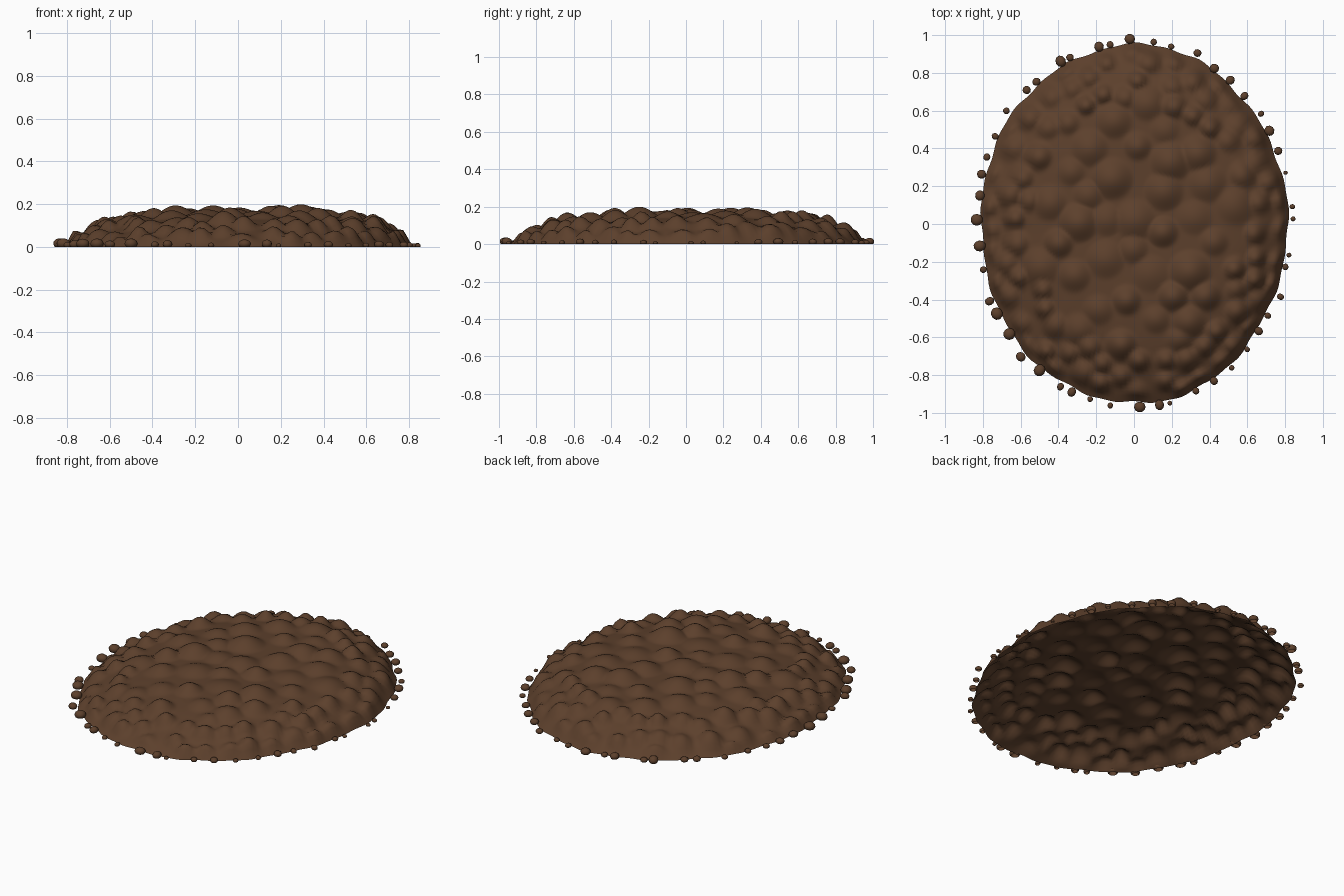
import bpy, bmesh, math, random
from mathutils import Vector, Matrix

if "Cube" in bpy.data.objects:
    bpy.data.objects.remove(bpy.data.objects["Cube"])

random.seed(11)
RX, RY, TOP = 0.812, 0.95, 0.148

soil = bpy.data.materials.new("brown soil")
soil.diffuse_color = (0.108, 0.051, 0.025, 1)
soil.use_nodes = True
soil.node_tree.nodes["Principled BSDF"].inputs["Base Color"].default_value = soil.diffuse_color


def rim(a):
    """Outline point of the mound at angle a, slightly wavy."""
    k = 1 + 0.006 * math.sin(5 * a + 1) + 0.006 * math.sin(13 * a) + 0.004 * math.sin(29 * a)
    return Vector((RX * k * math.cos(a), RY * k * math.sin(a)))


def finish(bm, name):
    mesh = bpy.data.meshes.new(name)
    bm.to_mesh(mesh)
    bm.free()
    mesh.materials.append(soil)
    for p in mesh.polygons:
        p.use_smooth = True
    ob = bpy.data.objects.new(name, mesh)
    bpy.context.collection.objects.link(ob)
    return ob


# Lumps: sparse and peaked on the flat top, round and close together on the edge slope
lumps = []
for _ in range(5000):
    t, a = math.sqrt(random.random()) * 0.985, random.uniform(0, math.tau)
    p = rim(a) * t
    inner = t < 0.7
    gap = 0.15 if inner else 0.1
    if all((p - q[0]).length > gap for q in lumps):
        r = random.uniform(0.08, 0.12) if inner else random.uniform(0.06, 0.085)
        h = random.uniform(0.02, 0.055) if inner else random.uniform(0.03, 0.055)
        lumps.append((p, r, h))


def height(p, t, a):
    # the slope is steeper at the back right than at the front left
    base = TOP * (1 - t ** (4.8 + 1.4 * math.cos(a - 0.7)))
    bump = 0
    for q, r, h in lumps:
        d2 = (p - q).length_squared / (r * r)
        if d2 < 1:
            bump = max(bump, h * (1 - d2) ** 1.6)
    return base + bump * min(1, (1 - t) * 20)


# Mound: open-bottomed lumpy shell on a polar grid
RINGS, SEGS = 60, 200
bm = bmesh.new()
centre = bm.verts.new((0, 0, height(Vector((0, 0)), 0, 0)))
prev = None
for i in range(1, RINGS + 1):
    t = i / RINGS
    ring = []
    for j in range(SEGS):
        a = math.tau * j / SEGS
        p = rim(a) * t
        ring.append(bm.verts.new((p.x, p.y, height(p, t, a))))
    for j in range(SEGS):
        k = (j + 1) % SEGS
        if prev:
            bm.faces.new((prev[j], ring[j], ring[k], prev[k]))
        else:
            bm.faces.new((centre, ring[j], ring[k]))
    prev = ring
finish(bm, "soil_mound")

# Clods: small crumbs lying around the edge, cut flat on the ground
bm = bmesh.new()
COUNT = 48
for i in range(COUNT):
    a = math.tau * (i + random.uniform(-0.3, 0.3)) / COUNT
    r = random.uniform(0.01, 0.027) + 0.008 * (1 - math.cos(a)) / 2
    p = rim(a)
    p += p.normalized() * random.uniform(0.012, 0.03)
    m = Matrix.Translation((p.x, p.y, r * 0.5)) @ Matrix.Rotation(a, 4, 'Z')
    m = m @ Matrix.Diagonal((1, random.uniform(0.85, 1.1), 0.75, 1))
    bmesh.ops.create_icosphere(bm, subdivisions=2, radius=r, matrix=m)
bmesh.ops.bisect_plane(bm, geom=bm.verts[:] + bm.edges[:] + bm.faces[:],
                       plane_co=(0, 0, 0), plane_no=(0, 0, -1), clear_outer=True)
finish(bm, "edge_clods")
